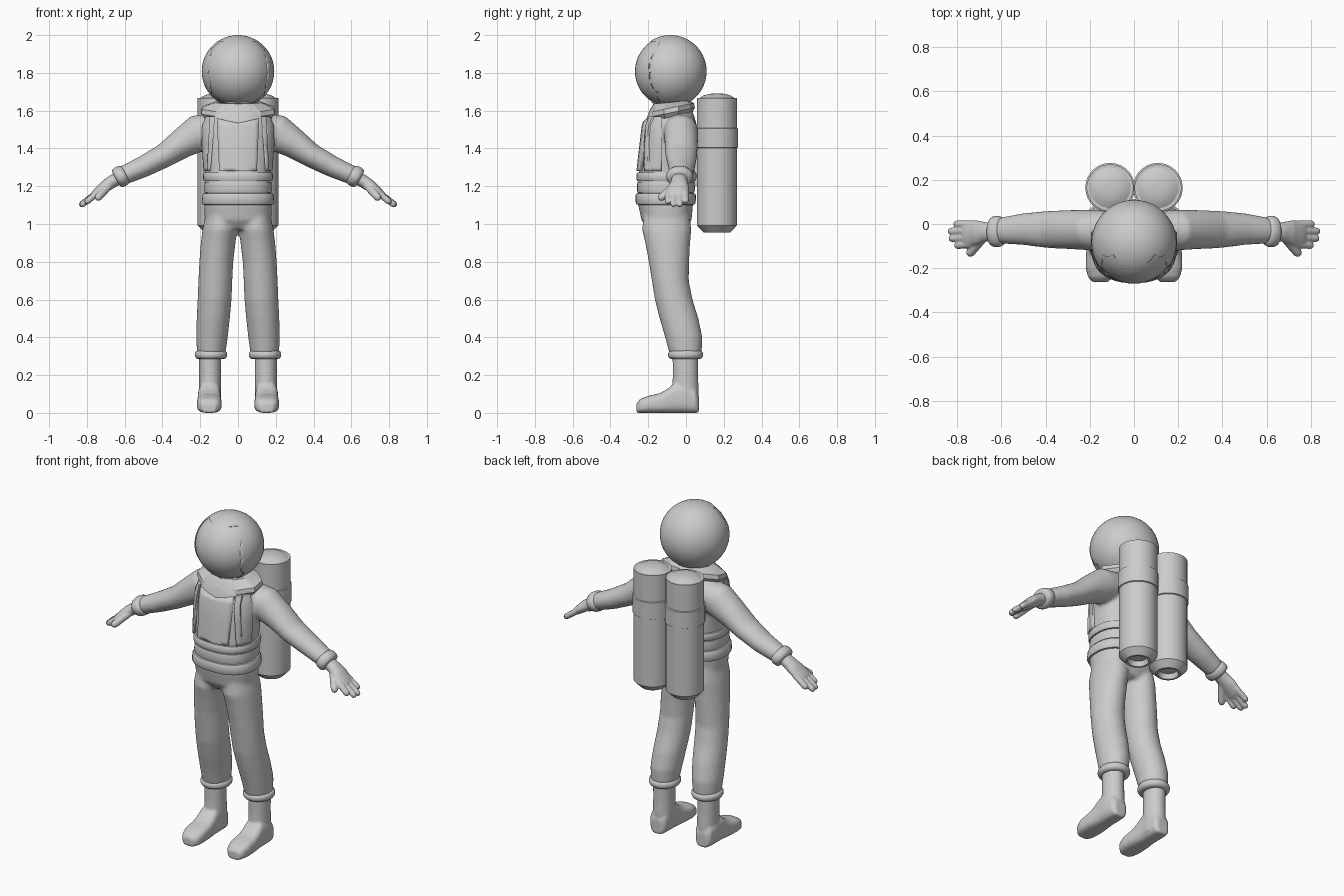
import bpy, bmesh
from math import sin, cos, pi, copysign
from mathutils import Vector

cube = bpy.data.objects.get("Cube")
if cube:
    bpy.data.objects.remove(cube)

grey = bpy.data.materials.new("light_grey")
grey.use_nodes = True
colour = (0.6, 0.6, 0.6, 1)
grey.diffuse_color = colour
grey.node_tree.nodes["Principled BSDF"].inputs["Base Color"].default_value = colour


def finish(name, bm, angle=40):
    bmesh.ops.recalc_face_normals(bm, faces=bm.faces)
    mesh = bpy.data.meshes.new(name)
    bm.to_mesh(mesh)
    bm.free()
    mesh.materials.append(grey)
    ob = bpy.data.objects.new(name, mesh)
    bpy.context.collection.objects.link(ob)
    bpy.ops.object.select_all(action='DESELECT')
    ob.select_set(True)
    bpy.context.view_layer.objects.active = ob
    bpy.ops.object.shade_smooth_by_angle(angle=angle * pi / 180)
    return ob


def loft(bm, rings, n=28, power=2.0):
    """Skin rings given as (centre, first half axis, second half axis)."""
    def curve(t):
        return copysign(abs(t) ** (2 / power), t)
    loops = []
    for c, u, v in rings:
        angles = [2 * pi * (i + 0.5) / n for i in range(n)]
        loops.append([bm.verts.new(Vector(c) + Vector(u) * curve(cos(a)) + Vector(v) * curve(sin(a)))
                      for a in angles])
    for a, b in zip(loops, loops[1:]):
        for i in range(n):
            j = (i + 1) % n
            bm.faces.new((a[i], a[j], b[j], b[i]))
    bm.faces.new(loops[0][::-1])
    bm.faces.new(loops[-1])


def upright(rings):
    """Level rings from (x, y, z, half width, half depth)."""
    return [((x, y, z), (w, 0, 0), (0, d, 0)) for x, y, z, w, d in rings]


def sleeve(s, rings):
    """Rings square to the sloping arm from (x, y, z, half depth, half thickness)."""
    return [((s * x, y, z), (0, d, 0), (s * 0.5 * t, 0, 0.866 * t)) for x, y, z, d, t in rings]


def finger(bm, a, b, r):
    a, b = Vector(a), Vector(b)
    d = (b - a).normalized()
    u = d.orthogonal().normalized()
    v = d.cross(u)
    steps = [(a, 1), (b - d * r, 1), (b - d * r * 0.3, 0.7), (b, 0.2)]
    loft(bm, [(c, u * r * k, v * r * k) for c, k in steps], 10)


def blend(ob, voxel, rounds):
    """Melt overlapping volumes into one smooth skin."""
    m = ob.modifiers.new("skin", 'REMESH')
    m.mode, m.voxel_size, m.use_smooth_shade = 'VOXEL', voxel, True
    m = ob.modifiers.new("soften", 'SMOOTH')
    m.factor, m.iterations = 0.5, rounds


def prism(name, outline, y0, y1):
    bm = bmesh.new()
    a, b = [[bm.verts.new((x, y, z)) for x, z in outline] for y in (y0, y1)]
    bm.faces.new(a)
    bm.faces.new(b)
    for i in range(len(a)):
        j = (i + 1) % len(a)
        bm.faces.new((a[i], a[j], b[j], b[i]))
    ob = finish(name, bm)
    ob.hide_render = True
    ob.hide_set(True)
    return ob


def cut(ob, cutter, operation):
    m = ob.modifiers.new("cut", 'BOOLEAN')
    m.object, m.operation, m.solver = cutter, operation, 'EXACT'


# Torso shape: z, centre y, half width, half depth
TORSO = [(0.97, -0.1, 0.12, 0.1), (1.02, -0.103, 0.176, 0.133), (1.1, -0.108, 0.18, 0.145),
         (1.2, -0.106, 0.172, 0.148), (1.3, -0.1, 0.176, 0.148), (1.42, -0.09, 0.186, 0.144),
         (1.52, -0.082, 0.186, 0.14), (1.58, -0.08, 0.165, 0.122), (1.64, -0.08, 0.11, 0.09)]


def torso_ring(z, grow):
    for a, b in zip(TORSO, TORSO[1:]):
        if a[0] <= z <= b[0]:
            t = (z - a[0]) / (b[0] - a[0])
            y, w, d = [p + (q - p) * t for p, q in zip(a[1:], b[1:])]
            return (0, y, z, w + grow, d + grow)


# Suit: torso, sleeves and trousers in one skin
suit = bmesh.new()
loft(suit, upright([torso_ring(r[0], 0) for r in TORSO]), power=2.4)
ARM = [(0.08, -0.03, 1.52, 0.085, 0.08), (0.2, -0.027, 1.485, 0.092, 0.1), (0.3, -0.025, 1.425, 0.088, 0.079),
       (0.39, -0.025, 1.362, 0.084, 0.064), (0.5, -0.023, 1.304, 0.072, 0.057), (0.61, -0.03, 1.255, 0.058, 0.05)]
LEG = [(0.09, -0.103, 1.06, 0.08, 0.12), (0.096, -0.102, 0.97, 0.092, 0.131), (0.105, -0.097, 0.9, 0.092, 0.119),
       (0.115, -0.09, 0.8, 0.09, 0.107), (0.12, -0.083, 0.7, 0.09, 0.098), (0.124, -0.065, 0.6, 0.09, 0.1),
       (0.131, -0.037, 0.5, 0.088, 0.103), (0.138, -0.012, 0.4, 0.084, 0.099), (0.142, -0.002, 0.31, 0.075, 0.085)]
for s in (1, -1):
    loft(suit, sleeve(s, ARM))
    loft(suit, upright([(s * r[0], *r[1:]) for r in LEG]))
blend(finish("suit", suit), 0.011, 5)

# Belt bands round the waist
for name, z0, z1, grow in (("upper_belt", 1.225, 1.275, 0.012), ("waist_band", 1.165, 1.225, 0.006),
                           ("lower_belt", 1.1, 1.165, 0.014)):
    bm = bmesh.new()
    steps = [(z0, -0.01), (z0 + 0.003, grow * 0.6), (z0 + 0.014, grow), (z1 - 0.014, grow),
             (z1 - 0.003, grow * 0.6), (z1, -0.01)]
    loft(bm, upright([torso_ring(z, g) for z, g in steps]), 40, 2.4)
    finish(name, bm, 50)

# Chest panel and side plates, cut from a swollen torso
PLATES = [("chest_panel", 0.013, [(-0.1, 1.28), (0.1, 1.28), (0.112, 1.56), (0, 1.535), (-0.112, 1.56)])]
for s, side in ((1, "left"), (-1, "right")):
    PLATES.append((side + "_chest_strap", 0.017,
                   [(s * 0.145, 1.28), (s * 0.165, 1.28), (s * 0.15, 1.57), (s * 0.122, 1.57)]))
    PLATES.append((side + "_chest_plate", 0.01,
                   [(s * 0.16, 1.28), (s * 0.3, 1.28), (s * 0.3, 1.57), (s * 0.145, 1.57)]))
for name, grow, outline in PLATES:
    bm = bmesh.new()
    loft(bm, upright([torso_ring(r[0], grow) for r in TORSO]), 40, 2.4)
    cut(finish(name, bm), prism(name + "_cutter", outline, -0.6, -0.13), 'INTERSECT')

# Faceted collar, lower at the front
bm = bmesh.new()
loft(bm, [((0, -0.078, z), (w, 0, 0), (0, d, tilt)) for z, w, d, tilt in
          ((1.565, 0.185, 0.11, 0.02), (1.59, 0.205, 0.125, 0.025), (1.615, 0.2, 0.12, 0.025),
           (1.645, 0.125, 0.095, 0.01))], 10)
finish("collar", bm, 20)

# Helmet with an angular opening, visor just inside
for name, radius in (("helmet", 0.192), ("visor", 0.187)):
    bm = bmesh.new()
    bmesh.ops.create_uvsphere(bm, u_segments=48, v_segments=32, radius=radius)
    bmesh.ops.translate(bm, verts=bm.verts, vec=(0, -0.083, 1.808))
    ob = finish(name, bm)
    if name == "helmet":
        half = [(0.095, 1.965), (0.14, 1.925), (0.156, 1.8), (0.138, 1.69), (0.085, 1.645)]
        outline = half + [(-x, z) for x, z in reversed(half)]
        cut(ob, prism("visor_cutter", outline, -0.5, -0.1), 'DIFFERENCE')

for s, side in ((1, "left"), (-1, "right")):
    # Wrist cuff
    bm = bmesh.new()
    loft(bm, [((s * (0.62 + 0.866 * t), -0.034, 1.252 - 0.5 * t), (0, 0.068 * k, 0), (s * 0.027 * k, 0, 0.047 * k))
              for t, k in ((-0.03, 0.75), (-0.024, 0.95), (-0.01, 1.04), (0.01, 1.04), (0.024, 0.95), (0.03, 0.7))])
    finish(side + "_wrist_cuff", bm, 60)

    # Glove: palm, four fingers and thumb
    bm = bmesh.new()
    loft(bm, sleeve(s, [(0.62, -0.035, 1.25, 0.04, 0.034), (0.67, -0.036, 1.222, 0.044, 0.034),
                        (0.71, -0.04, 1.195, 0.056, 0.031), (0.75, -0.045, 1.163, 0.06, 0.024),
                        (0.77, -0.047, 1.148, 0.052, 0.018)]))
    for y, x, z in ((0, 0.815, 1.115), (-0.033, 0.84, 1.095), (-0.066, 0.836, 1.095), (-0.098, 0.81, 1.11)):
        finger(bm, (s * 0.735, y * 0.9 - 0.002, 1.172), (s * x, y, z), 0.0175)
    finger(bm, (s * 0.675, -0.055, 1.21), (s * 0.75, -0.142, 1.13), 0.021)
    blend(finish(side + "_glove", bm), 0.005, 4)

    # Ankle cuff
    bm = bmesh.new()
    loft(bm, upright([(s * 0.143, -0.002, 0.308 + t, 0.086 * k, 0.093 * k) for t, k in
                      ((-0.023, 0.8), (-0.019, 0.92), (-0.008, 1), (0.008, 1), (0.019, 0.92), (0.023, 0.8))]))
    finish(side + "_ankle_cuff", bm, 60)

    # Boot: shaft and foot
    bm = bmesh.new()
    loft(bm, upright([(s * 0.148, -0.003, z, w, d) for z, w, d in
                      ((0.03, 0.056, 0.066), (0.12, 0.058, 0.07), (0.2, 0.058, 0.067), (0.31, 0.058, 0.068))]))
    foot = [(0.068, 0.09, 0.035), (0.05, 0.13, 0.053), (0, 0.16, 0.06), (-0.06, 0.16, 0.06), (-0.1, 0.125, 0.062),
            (-0.14, 0.104, 0.065), (-0.2, 0.09, 0.066), (-0.24, 0.075, 0.056), (-0.262, 0.052, 0.035)]
    loft(bm, [((s * 0.152, y, top / 2), (w, 0, 0), (0, 0, top / 2)) for y, top, w in foot], power=3)
    blend(finish(side + "_boot", bm), 0.007, 4)

    # Air tank with domed top, band and hollow nozzle
    def turned(name, profile):
        bm = bmesh.new()
        loft(bm, upright([(s * 0.108, 0.164, z, r, r) for r, z in profile]), 36)
        finish(side + name, bm, 30)
    turned("_air_tank", [(0.05, 0.985), (0.058, 0.955), (0.07, 0.955), (0.106, 0.992), (0.106, 1.668),
                         (0.092, 1.668), (0.07, 1.681), (0.04, 1.689), (0.01, 1.691)])
    turned("_tank_band", [(0.1, 1.4), (0.112, 1.406), (0.112, 1.505), (0.1, 1.511)])

# Mount joining the tanks to the back
bm = bmesh.new()
loft(bm, upright([(0, 0.07, 1.2, 0.06, 0.06), (0, 0.07, 1.5, 0.06, 0.06)]), 4)
finish("tank_mount", bm)
